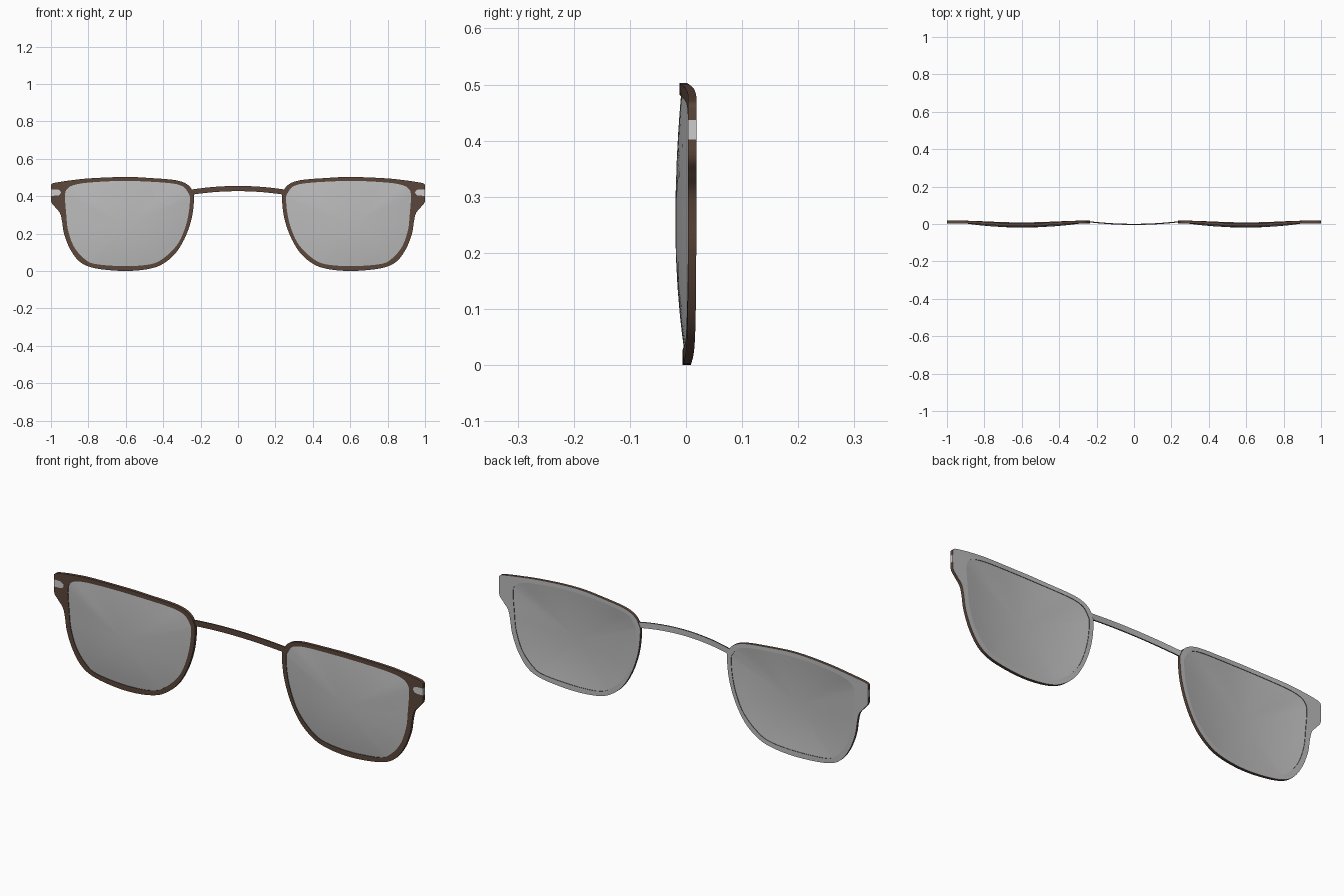
import bpy, bmesh, math
from mathutils import Vector
from mathutils.geometry import intersect_line_line_2d

if "Cube" in bpy.data.objects:
    bpy.data.objects.remove(bpy.data.objects["Cube"])

CX, CZ = 0.6, 0.25          # centre of the lens
OUTER = [(0.235, 0.385), (0.24, 0.42), (0.267, 0.46), (0.33, 0.485), (0.465, 0.497),
         (0.6, 0.503), (0.786, 0.496), (0.893, 0.485), (0.973, 0.473), (0.996, 0.465),
         (1.0, 0.45), (1.0, 0.375), (0.978, 0.342), (0.952, 0.31), (0.941, 0.267),
         (0.93, 0.2), (0.898, 0.118), (0.85, 0.053), (0.786, 0.02), (0.68, 0.004),
         (0.57, 0.001), (0.465, 0.014), (0.396, 0.042), (0.33, 0.10), (0.278, 0.19),
         (0.246, 0.29)]
INNER = [(0.257, 0.385), (0.267, 0.42), (0.30, 0.455), (0.385, 0.472), (0.6, 0.482),
         (0.786, 0.474), (0.877, 0.46), (0.914, 0.438), (0.925, 0.40), (0.918, 0.30),
         (0.909, 0.22), (0.877, 0.13), (0.82, 0.064), (0.76, 0.037), (0.6, 0.026),
         (0.465, 0.037), (0.396, 0.07), (0.33, 0.134), (0.294, 0.2), (0.267, 0.29)]


def material(name, color):
    m = bpy.data.materials.new(name)
    m.diffuse_color = color
    m.use_nodes = True
    m.node_tree.nodes["Principled BSDF"].inputs["Base Color"].default_value = m.diffuse_color
    return m


BROWN = material("dark_brown", (0.105, 0.062, 0.043, 1))
GREY = material("grey_back", (0.50, 0.50, 0.50, 1))
LENS = material("lens_grey", (0.50, 0.50, 0.50, 0.9))
SILVER = material("silver", (0.62, 0.60, 0.61, 1))


def spline(pts, steps):
    """Closed smooth curve through the points."""
    out, n = [], len(pts)
    for i in range(n):
        a, b, c, d = (Vector(pts[(i + k) % n]) for k in (-1, 0, 1, 2))
        for s in range(steps):
            t = s / steps
            p = 0.5 * (2 * b + (c - a) * t + (2 * a - 5 * b + 4 * c - d) * t * t
                       + (3 * b - a - 3 * c + d) * t ** 3)
            out.append(Vector((min(p.x, 1.0), max(p.y, 0.0))))
    return out


def front_y(x, z):
    """Front surface of the rim, bowed forward in the middle of each lens."""
    t = max(-1, min(1, (x - CX) / 0.36))
    return 0.004 - (0.010 + 0.012 * z) * math.cos(t * math.pi / 2) ** 2


def finish(bm, name, mats, mirror=True, angle=35):
    bmesh.ops.recalc_face_normals(bm, faces=bm.faces)
    me = bpy.data.meshes.new(name)
    bm.to_mesh(me)
    bm.free()
    ob = bpy.data.objects.new(name, me)
    bpy.context.collection.objects.link(ob)
    for m in mats:
        me.materials.append(m)
    if mirror:
        ob.modifiers.new("mirror", 'MIRROR').use_mirror_merge = False
    bpy.ops.object.select_all(action='DESELECT')
    ob.select_set(True)
    bpy.context.view_layer.objects.active = ob
    bpy.ops.object.shade_smooth_by_angle(angle=math.radians(angle))
    return ob


def bridge_rings(bm, a, b, mat=0):
    n = len(a)
    for i in range(n):
        j = (i + 1) % n
        bm.faces.new((a[i], a[j], b[j], b[i])).material_index = mat


# matching outer and inner loops, paired along rays from the lens centre
outer = spline(OUTER, 5)
dense = spline(INNER, 10)
centre = Vector((CX, CZ))
inner = []
for p in outer:
    far = centre + (p - centre).normalized() * 2
    for k in range(len(dense)):
        hit = intersect_line_line_2d(centre, far, dense[k - 1], dense[k]) \
            if hasattr(dense[k], "x") else None
        if hit is not None:
            break
    inner.append(Vector(hit) if hit is not None else centre + (p - centre) * 0.93)

# rims: brown front and edges, grey back
T = 0.0145
bm = bmesh.new()
fo, bo, fi, bi = ([bm.verts.new((p.x, front_y(p.x, p.y) + dy, p.y)) for p in loop]
                  for loop, dy in ((outer, 0), (outer, T), (inner, 0), (inner, T)))
bridge_rings(bm, fo, fi)
bridge_rings(bm, fo, bo)
bridge_rings(bm, fi, bi)
bridge_rings(bm, bo, bi, 1)
finish(bm, "rims", [BROWN, GREY])

# lenses: domed discs filling the rims
bm = bmesh.new()
sides = []
for dy in (0.0, 0.009):
    rings = []
    for s in (1.0, 0.85, 0.7, 0.5, 0.25):
        ring = []
        for p in inner:
            q = centre + (p - centre) * s
            edge = front_y(p.x, p.y) + 0.003
            ring.append(bm.verts.new((q.x, edge * s * s - 0.019 * (1 - s * s) + dy, q.y)))
        rings.append(ring)
    for a, b in zip(rings, rings[1:]):
        bridge_rings(bm, a, b)
    tip = bm.verts.new((CX, -0.019 + dy, CZ))
    last = rings[-1]
    for i in range(len(last)):
        bm.faces.new((last[i - 1], last[i], tip))
    sides.append(rings[0])
bridge_rings(bm, *sides)
finish(bm, "lenses", [LENS])

# nose bridge: thin arched bar, grey on its back
bm = bmesh.new()
N, rows = 28, []
for i in range(N + 1):
    x = -0.245 + 0.49 * i / N
    u = (x / 0.24) ** 2
    y, z = -0.005 + 0.014 * u, 0.441 - 0.018 * u
    rows.append([bm.verts.new((x, y + dy, z + dz)) for dy, dz in
                 ((0, -0.014), (0, 0.014), (0.006, 0.014), (0.006, -0.014))])
for a, b in zip(rows, rows[1:]):
    for k in range(4):
        j = (k + 1) % 4
        bm.faces.new((a[k], a[j], b[j], b[k])).material_index = 1 if k == 2 else 0
bm.faces.new(rows[0])
bm.faces.new(rows[-1])
finish(bm, "nose_bridge", [BROWN, GREY], mirror=False)

# silver corner inlays: round-ended plates wrapping the outer edge
bm = bmesh.new()
prof = [(1.0006, 0.402), (1.0006, 0.437)]
for i in range(9):
    a = math.pi / 2 + math.pi * i / 8
    prof.append((0.968 + 0.021 * math.cos(a), 0.4195 + 0.0165 * math.sin(a)))
fr = [bm.verts.new((x, front_y(x, z) - 0.0008, z)) for x, z in prof]
bk = [bm.verts.new((x, front_y(x, z) + T - 0.0004, z)) for x, z in prof]
bm.faces.new(fr)
bm.faces.new(bk)
bridge_rings(bm, fr, bk)
finish(bm, "corner_inlays", [SILVER])
